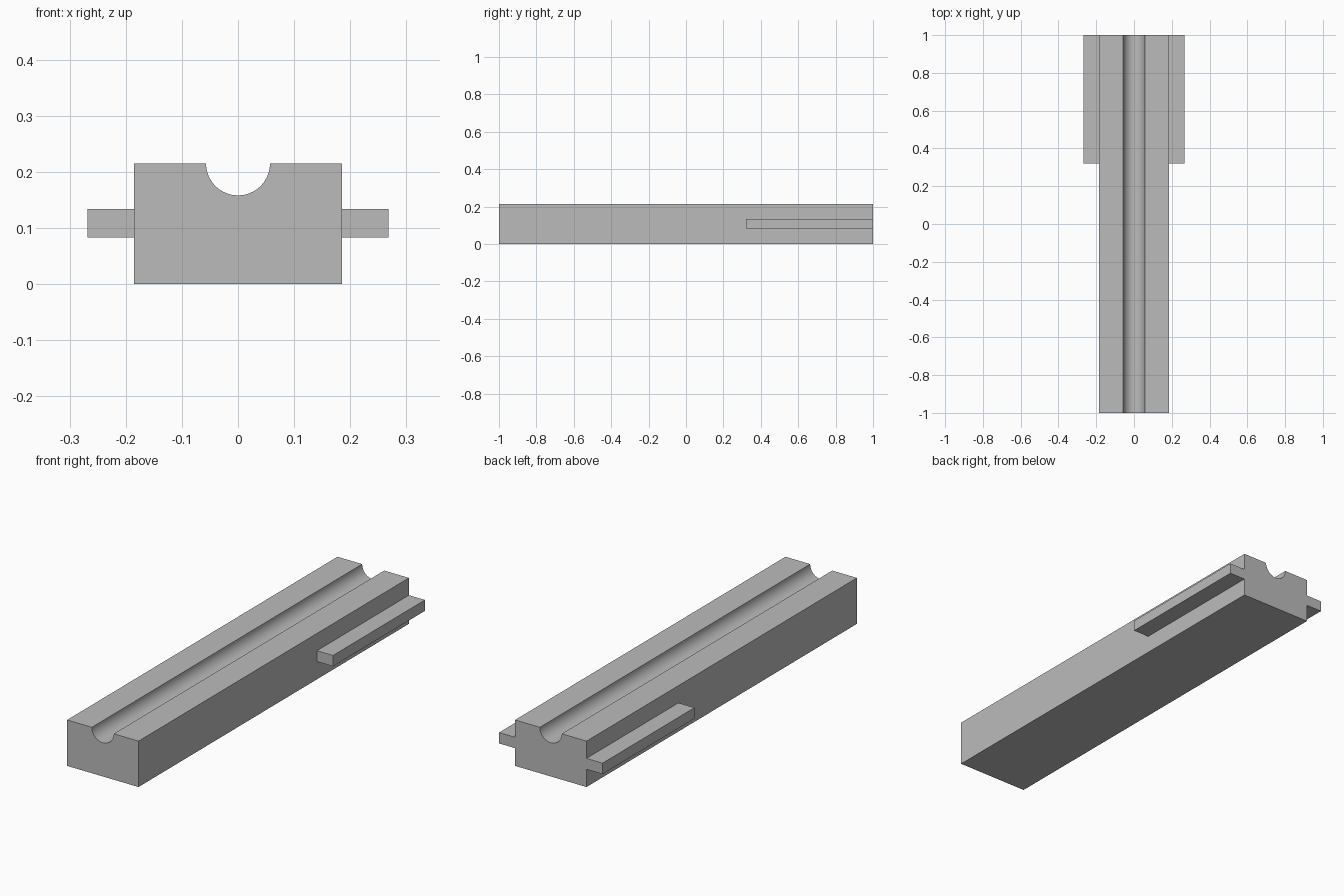
import bpy
import bmesh
import math

cube = bpy.data.objects.get("Cube")
if cube:
    bpy.data.objects.remove(cube, do_unlink=True)

HALF_WIDTH, HEIGHT, GROOVE_RADIUS = 0.185, 0.215, 0.057

grey = bpy.data.materials.new("plain_grey")
grey.use_nodes = True
colour = (0.5, 0.5, 0.5, 1)
grey.diffuse_color = colour
grey.node_tree.nodes["Principled BSDF"].inputs["Base Color"].default_value = colour


def extrude_profile(name, profile, y_start, y_end):
    """Sweep an x-z outline along y into a closed solid."""
    bm = bmesh.new()
    face = bm.faces.new([bm.verts.new((x, y_start, z)) for x, z in profile])
    result = bmesh.ops.extrude_face_region(bm, geom=[face], use_keep_orig=True)
    verts = [v for v in result["geom"] if isinstance(v, bmesh.types.BMVert)]
    bmesh.ops.translate(bm, verts=verts, vec=(0, y_end - y_start, 0))
    bmesh.ops.recalc_face_normals(bm, faces=bm.faces)
    mesh = bpy.data.meshes.new(name)
    bm.to_mesh(mesh)
    bm.free()
    mesh.materials.append(grey)
    obj = bpy.data.objects.new(name, mesh)
    bpy.context.collection.objects.link(obj)
    bpy.ops.object.select_all(action="DESELECT")
    obj.select_set(True)
    bpy.context.view_layer.objects.active = obj
    bpy.ops.object.shade_smooth_by_angle(angle=math.radians(30))
    return obj


# Long bar with a half-round groove along its top
STEPS = 32
groove = [(-GROOVE_RADIUS * math.cos(math.pi * i / STEPS),
           HEIGHT - GROOVE_RADIUS * math.sin(math.pi * i / STEPS))
          for i in range(STEPS + 1)]
bar = ([(-HALF_WIDTH, 0), (-HALF_WIDTH, HEIGHT)] + groove
       + [(HALF_WIDTH, HEIGHT), (HALF_WIDTH, 0)])
extrude_profile("grooved_bar", bar, -1, 1)

# Side rails at the rear, one on each side
for name, side in (("left_rail", 1), ("right_rail", -1)):
    inner, outer = side * HALF_WIDTH, side * 0.268
    rail = [(inner, 0.083), (outer, 0.083), (outer, 0.134), (inner, 0.134)]
    extrude_profile(name, rail, 0.32, 1)
